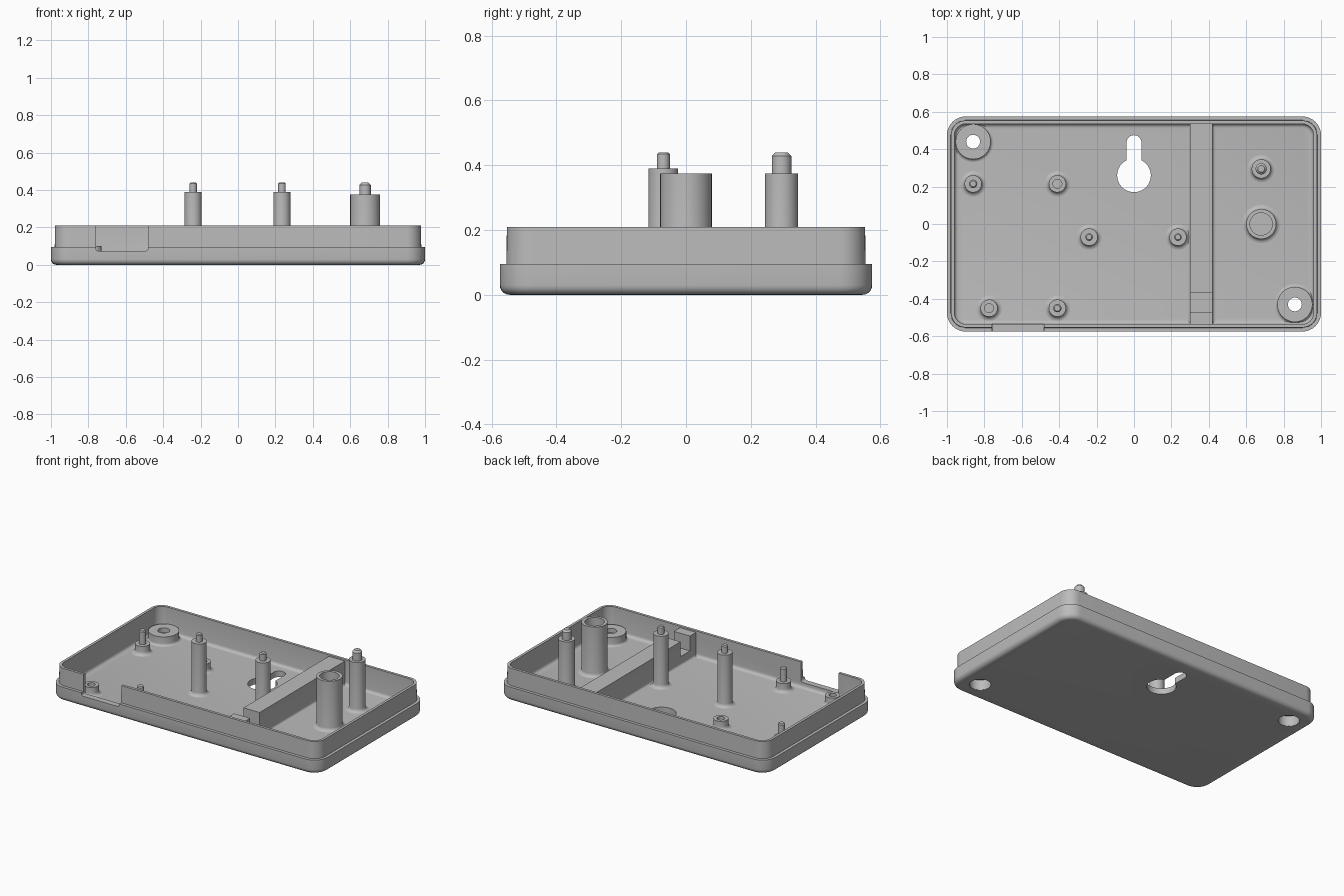
import bpy, bmesh
from math import sin, cos, pi, radians

if "Cube" in bpy.data.objects:
    bpy.data.objects.remove(bpy.data.objects["Cube"])

HX, HY, CORNER = 1.0, 0.575, 0.1
FLOOR, RIM = 0.04, 0.21

plastic = bpy.data.materials.new("grey plastic")
plastic.use_nodes = True
GREY = (0.5, 0.5, 0.5, 1)
plastic.diffuse_color = GREY
plastic.node_tree.nodes["Principled BSDF"].inputs["Base Color"].default_value = GREY


def finish(bm, name):
    bmesh.ops.recalc_face_normals(bm, faces=bm.faces)
    mesh = bpy.data.meshes.new(name)
    bm.to_mesh(mesh)
    bm.free()
    ob = bpy.data.objects.new(name, mesh)
    bpy.context.collection.objects.link(ob)
    mesh.materials.append(plastic)
    return ob


def smooth(ob):
    bpy.ops.object.select_all(action='DESELECT')
    ob.select_set(True)
    bpy.context.view_layer.objects.active = ob
    bpy.ops.object.shade_smooth_by_angle(angle=radians(35))


def arc(cx, cy, r, start, end, steps):
    angles = [start + (end - start) * i / steps for i in range(steps + 1)]
    return [(cx + r * cos(a), cy + r * sin(a)) for a in angles]


def bridge(bm, a, b):
    for i in range(len(a)):
        j = (i + 1) % len(a)
        bm.faces.new((a[i], a[j], b[j], b[i]))


def rounded_rect(inset):
    r = CORNER - inset
    x, y = HX - CORNER, HY - CORNER
    pts = []
    for k, (sx, sy) in enumerate([(1, 1), (-1, 1), (-1, -1), (1, -1)]):
        pts += arc(sx * x, sy * y, r, k * pi / 2, (k + 1) * pi / 2, 8)
    return pts


def lathe(name, x, y, profile, closed=False, sides=32):
    """Spin (radius, z) points round a vertical axis."""
    bm = bmesh.new()
    rings = [[bm.verts.new((px, py, z)) for px, py in arc(x, y, r, 0, 2 * pi, sides)[:-1]]
             for r, z in profile]
    for a, b in zip(rings, rings[1:]):
        bridge(bm, a, b)
    if closed:
        bridge(bm, rings[-1], rings[0])
    else:
        bm.faces.new(rings[0])
        bm.faces.new(rings[-1])
    ob = finish(bm, name)
    smooth(ob)
    return ob


def prism(name, pts, lo, hi, place):
    """Extrude a 2D outline from lo to hi; place maps (u, v, depth) to xyz."""
    bm = bmesh.new()
    a = [bm.verts.new(place(u, v, lo)) for u, v in pts]
    b = [bm.verts.new(place(u, v, hi)) for u, v in pts]
    bridge(bm, a, b)
    bm.faces.new(a)
    bm.faces.new(b)
    return finish(bm, name)


def foot(r, size=0.022):
    """Concave fillet where an upright of radius r meets the floor."""
    curve = arc(r + size, FLOOR + size, size, 1.5 * pi, pi, 4)
    return [(r + size, FLOOR - 0.01)] + curve


# Tray shell, lofted from inset rounded rectangles
bottom_edge = [(0.03 - u, z) for u, z in arc(0, 0.03, 0.03, -pi / 2, 0, 5)]
inner_edge = [(0.06 - u, z) for u, z in arc(0, FLOOR + 0.02, 0.02, 0, -pi / 2, 4)]
section = bottom_edge + [(0, 0.095), (0.02, 0.095), (0.022, RIM), (0.04, RIM)] + inner_edge
bm = bmesh.new()
loops = [[bm.verts.new((x, y, z)) for x, y in rounded_rect(inset)] for inset, z in section]
for a, b in zip(loops, loops[1:]):
    bridge(bm, a, b)
bm.faces.new(loops[0])
bm.faces.new(loops[-1])
shell = finish(bm, "tray_shell")

# Cutters: keyhole, screw holes and cable opening in the front wall
BOSSES = [(-0.86, 0.44), (0.86, -0.43)]
flat = lambda u, v, d: (u, v, d)
slot = arc(0, 0.435, 0.04, 0, pi, 12) + arc(0, 0.26, 0.09, radians(116), radians(424), 32)
cutters = [prism("keyhole_cutter", slot, -0.1, 0.1, flat)]
for x, y in BOSSES:
    cutters.append(lathe("screw_cutter", x, y, [(0.068, -0.1), (0.068, 0.09)]))
opening = ([(-0.48, 0.3), (-0.76, 0.3)] + arc(-0.75, 0.085, 0.01, pi, 1.5 * pi, 4)
           + arc(-0.495, 0.09, 0.015, 1.5 * pi, 2 * pi, 4))
cutters.append(prism("opening_cutter", opening, -0.7, -0.53, lambda u, v, d: (u, d, v)))
bpy.context.view_layer.objects.active = shell
for cutter in cutters:
    cutter.hide_render = True
    mod = shell.modifiers.new("cut", 'BOOLEAN')
    mod.operation, mod.solver, mod.object = 'DIFFERENCE', 'EXACT', cutter
    bpy.ops.object.modifier_apply(modifier=mod.name)
for cutter in cutters:
    bpy.data.objects.remove(cutter)
smooth(shell)

# Screw bosses, counterbored from below
for i, (x, y) in enumerate(BOSSES):
    lathe(f"screw_boss_{i + 1}", x, y,
          [(0.065, 0.001), (0.08, 0.001)] + foot(0.094, 0.015)
          + [(0.094, 0.1), (0.037, 0.1), (0.037, 0.07), (0.065, 0.07)], closed=True)


def pin_post(name, x, y, r, top, pin_r, pin_top, bevel=0.006):
    lathe(name, x, y, foot(r) + [(r, top), (pin_r, top), (pin_r, pin_top - bevel),
                                 (pin_r - bevel, pin_top)])


# Tall board posts and short locating pins
for i, x in enumerate((-0.24, 0.235)):
    pin_post(f"tall_post_{i + 1}", x, -0.07, 0.046, 0.39, 0.02, 0.44)
pin_post("side_post", 0.68, 0.295, 0.051, 0.375, 0.03, 0.44, 0.012)
for i, (x, y) in enumerate([(-0.86, 0.215), (-0.41, -0.45)]):
    pin_post(f"short_pin_{i + 1}", x, y, 0.046, 0.1, 0.022, 0.19)

# Hollow sockets
for i, (x, y) in enumerate([(-0.41, 0.215), (-0.775, -0.45)]):
    lathe(f"short_socket_{i + 1}", x, y,
          foot(0.046) + [(0.046, 0.1), (0.024, 0.1), (0.024, FLOOR + 0.005)])
lathe("large_socket", 0.68, 0, foot(0.08) + [(0.08, 0.375), (0.06, 0.375), (0.06, 0.06)])

# Divider rib with a wire notch near the front
def rib(name, y0, y1, top):
    half = foot(0.06, 0.015) + [(0.06, top)]
    outline = half + [(-u, v) for u, v in reversed(half)]
    smooth(prism(name, outline, y0, y1, lambda u, v, d: (0.36 + u, d, v)))


rib("divider_rib", -0.37, 0.545, 0.2)
rib("divider_notch_sill", -0.47, -0.37, 0.1)
rib("divider_front_stub", -0.545, -0.47, 0.2)
